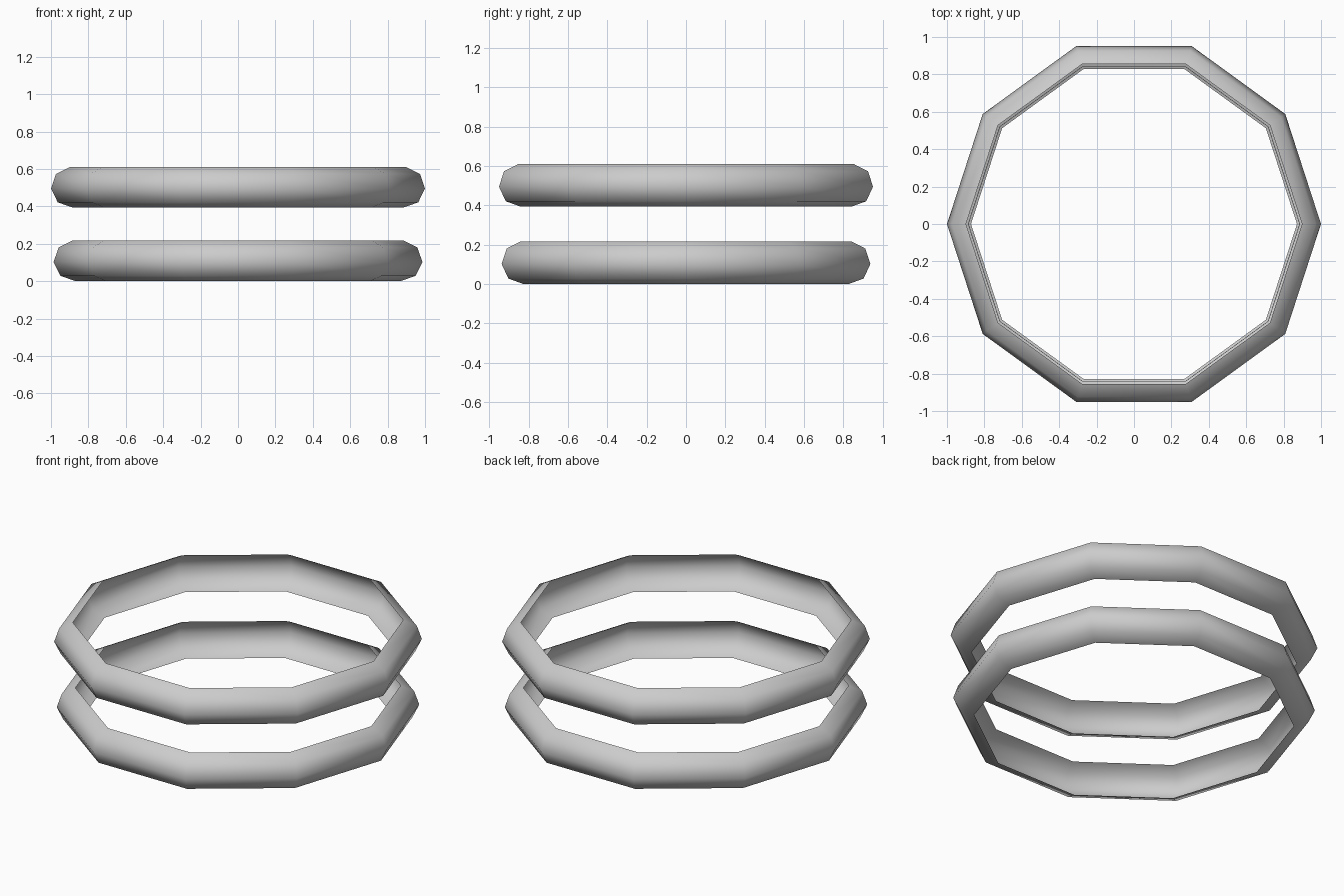
import bpy
import bmesh
from math import cos, sin, pi, radians

if "Cube" in bpy.data.objects:
    bpy.data.objects.remove(bpy.data.objects["Cube"])

SIDES = 10          # decagonal rings
TUBE = 0.108        # radius of the half-round section
TILT = radians(-3.5)


def half_round_ring(name, radius, z):
    """Open channel ring: a half-octagon section swept around a decagon."""
    bm = bmesh.new()
    rings = []
    for i in range(SIDES):
        a = 2 * pi * i / SIDES
        row = []
        for k in range(5):
            t = TILT + pi / 2 - k * pi / 4
            r = radius + TUBE * cos(t)
            row.append(bm.verts.new((r * cos(a), r * sin(a), z + TUBE * sin(t))))
        rings.append(row)
    for i in range(SIDES):
        p, q = rings[i], rings[(i + 1) % SIDES]
        for k in range(4):
            f = bm.faces.new((p[k], p[k + 1], q[k + 1], q[k]))
            f.smooth = True
            f.normal_update()
            # normals point away from the ring axis
            c = f.calc_center_median()
            if f.normal.x * c.x + f.normal.y * c.y < 0:
                f.normal_flip()
    mesh = bpy.data.meshes.new(name)
    bm.to_mesh(mesh)
    bm.free()
    obj = bpy.data.objects.new(name, mesh)
    bpy.context.collection.objects.link(obj)
    return obj


# Two stacked bands, the lower one slightly smaller
half_round_ring("lower_ring", 0.878, 0.109)
half_round_ring("upper_ring", 0.892, 0.502)
